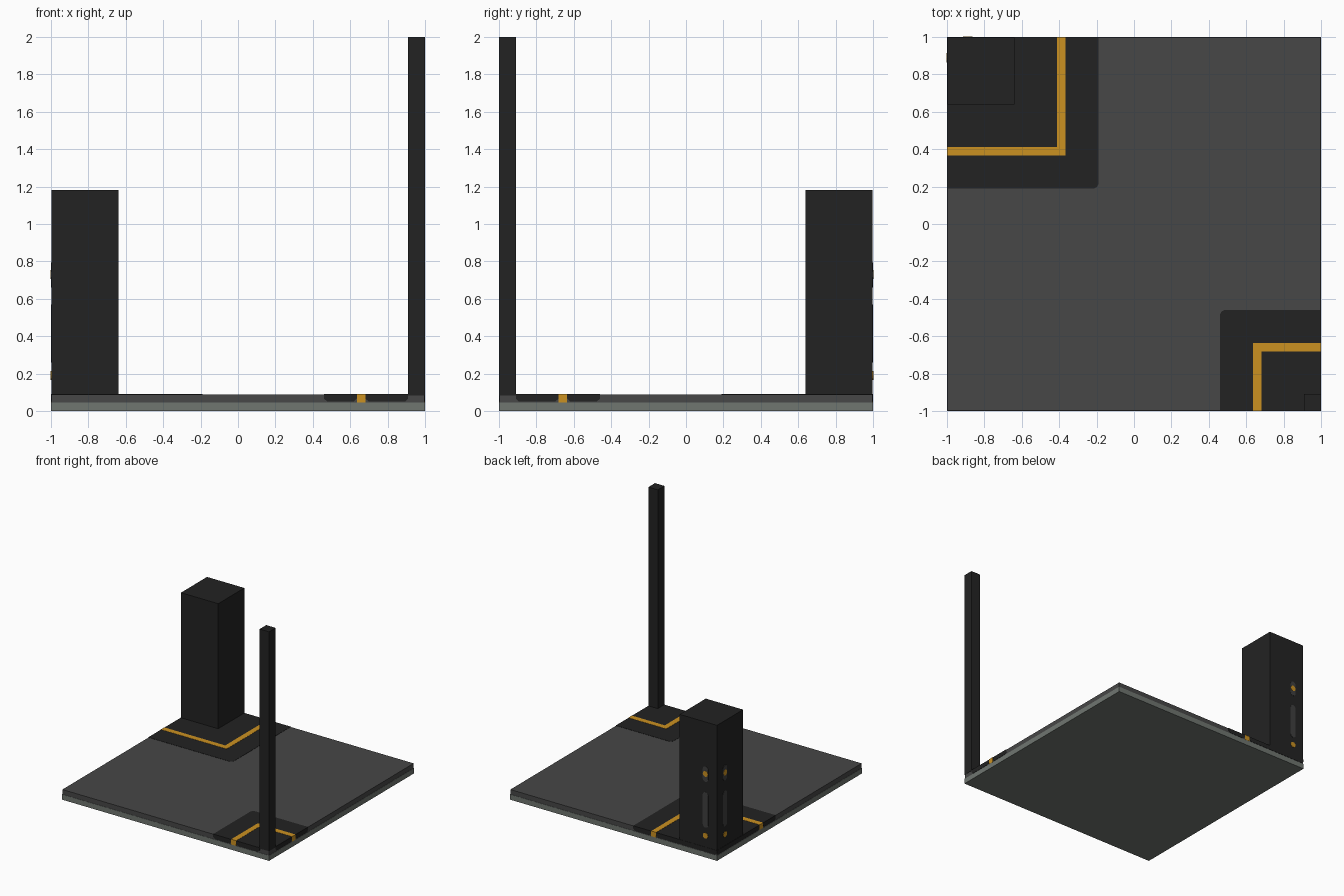
import bpy, bmesh, math

if "Cube" in bpy.data.objects:
    bpy.data.objects.remove(bpy.data.objects["Cube"])


def material(name, rgb):
    m = bpy.data.materials.new(name)
    m.diffuse_color = (*rgb, 1)
    m.use_nodes = True
    m.node_tree.nodes["Principled BSDF"].inputs["Base Color"].default_value = m.diffuse_color
    return m


FLOOR = material("floor grey", (0.063, 0.063, 0.063))
BASE = material("base grey green", (0.16, 0.18, 0.163))
DARK = material("charcoal", (0.0165, 0.0165, 0.0165))
YELLOW = material("warning yellow", (0.60, 0.285, 0.0155))
SLOT = material("slot grey", (0.05, 0.05, 0.05))


def prism(name, pts, place, lo, hi, mat):
    """Extrude a 2D outline from lo to hi; place maps (u, v, depth) to 3D."""
    bm = bmesh.new()
    a = [bm.verts.new(place(u, v, lo)) for u, v in pts]
    b = [bm.verts.new(place(u, v, hi)) for u, v in pts]
    bm.faces.new(a)
    bm.faces.new(b)
    n = len(pts)
    for i in range(n):
        j = (i + 1) % n
        bm.faces.new((a[i], a[j], b[j], b[i]))
    bmesh.ops.recalc_face_normals(bm, faces=bm.faces[:])
    mesh = bpy.data.meshes.new(name)
    bm.to_mesh(mesh)
    bm.free()
    mesh.materials.append(mat)
    ob = bpy.data.objects.new(name, mesh)
    bpy.context.collection.objects.link(ob)
    return ob


def rect(u0, u1, v0, v1):
    return [(u0, v0), (u1, v0), (u1, v1), (u0, v1)]


def arc(cu, cv, r, start, end, n=6):
    return [(cu + r * math.cos(math.radians(start + (end - start) * i / n)),
             cv + r * math.sin(math.radians(start + (end - start) * i / n)))
            for i in range(n + 1)]


def capsule(u, v0, v1, r):
    return arc(u, v1 - r, r, 0, 180) + arc(u, v0 + r, r, 180, 360)


def straight(u, v, d):
    return (u, v, d)


# Base slab in two layers
prism("base_layer", rect(-1, 1, -1, 1), straight, 0, 0.046, BASE)
prism("floor_layer", rect(-0.998, 0.998, -0.998, 0.998), straight, 0.046, 0.088, FLOOR)


def corner(label, sx, sy, pad, s0, s1, inner):
    """Dark corner pad with a yellow angle stripe, wrapping over the slab edge."""
    def top(u, v, d):
        return (sx * (1 - u), sy * (1 - v), d)

    def side_x(u, v, d):
        return (sx * d, sy * (1 - u), v)

    def side_y(u, v, d):
        return (sx * (1 - u), sy * d, v)

    r = 0.03
    outline = [(0, 0), (pad, 0)] + arc(pad - r, pad - r, r, 0, 90) + [(0, pad)]
    prism(label + "_pad", outline, top, 0.084, 0.09, DARK)
    q = 0.008
    stripe = [(s1, 0)] + arc(s1 - q, s1 - q, q, 0, 90, 3) + [(0, s1), (0, s0), (s0, s0), (s0, 0)]
    prism(label + "_stripe", stripe, top, 0.086, 0.0915, YELLOW)

    # Edge plates below the pad, with clipped lower corners
    for axis, side in (("x", side_x), ("y", side_y)):
        for part, u0, u1 in (("inner", inner, s0), ("outer", s1, pad)):
            c = 0.018
            pts = [(u0, 0.09), (u0, 0.066), (u0 + c, 0.05),
                   (u1 - c, 0.05), (u1, 0.066), (u1, 0.09)]
            prism(f"{label}_{part}_edge_{axis}", pts, side, 0.994, 1.0, DARK)
        prism(f"{label}_stripe_edge_{axis}", rect(s0, s1, 0.046, 0.0915), side,
              0.994, 1.001, YELLOW)
    return top, side_x, side_y


# Large corner with the tall box
top, side_x, side_y = corner("large_corner", -1, 1, 0.81, 0.588, 0.635, 0.0)
prism("tall_box", rect(0.002, 0.362, 0.002, 0.362), top, 0.086, 1.182, DARK)

# Slots and round lamps on the two outer faces of the box
for axis, side in (("x", side_x), ("y", side_y)):
    prism("long_slot_" + axis, capsule(0.112, 0.26, 0.57, 0.027), side, 0.994, 1.0, SLOT)
    prism("short_slot_" + axis, capsule(0.112, 0.66, 0.795, 0.027), side, 0.994, 1.0, SLOT)
    for n, z in (("lower", 0.19), ("upper", 0.73)):
        prism(f"{n}_lamp_{axis}", arc(0.112, z, 0.025, 0, 330, 11), side,
              0.994, 1.002, YELLOW)

# Small corner with the slim post
top, side_x, side_y = corner("small_corner", 1, -1, 0.54, 0.318, 0.365, 0.09)
prism("slim_post", rect(0, 0.091, 0, 0.091), top, 0.088, 2.0, DARK)
